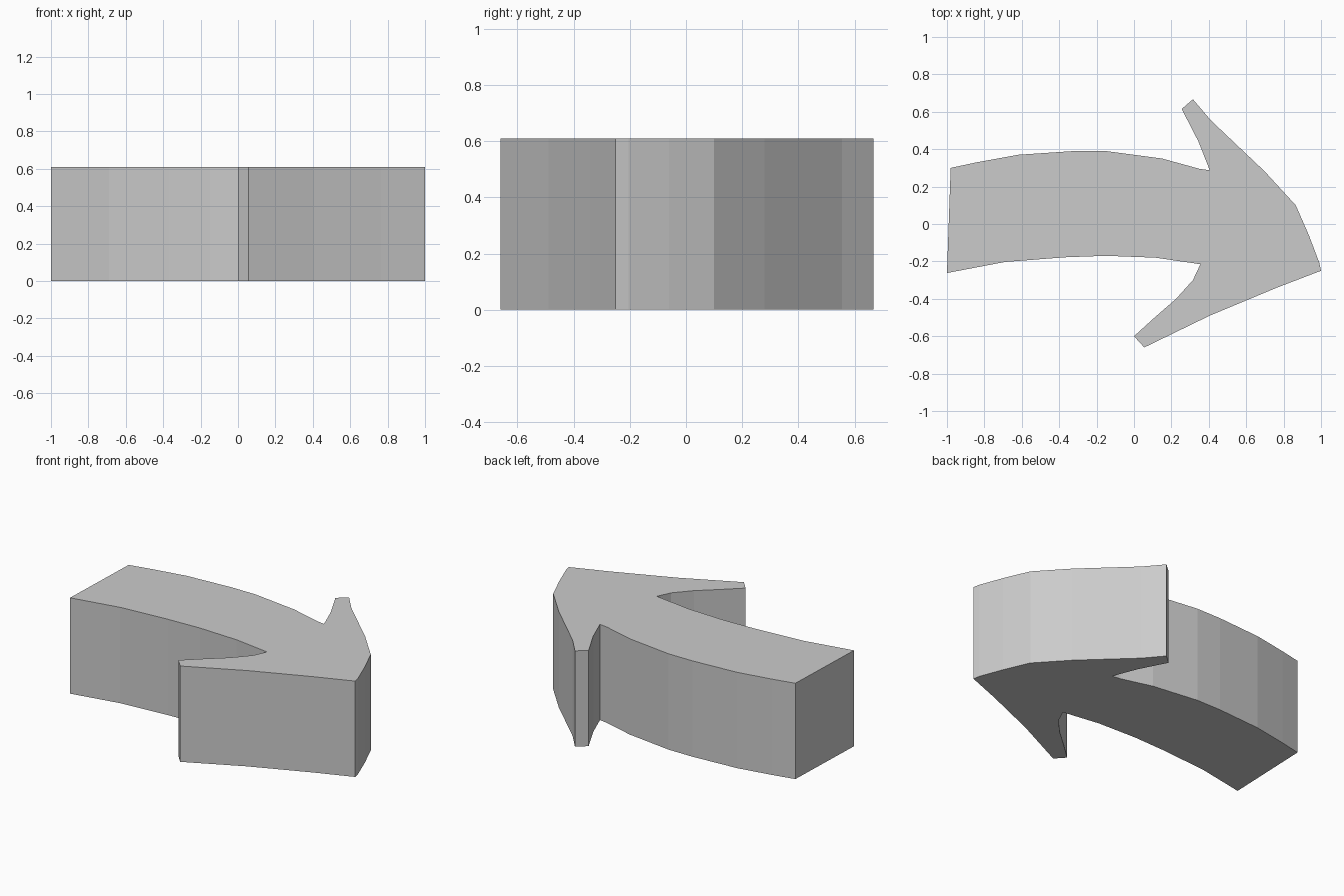
import bpy, bmesh

if "Cube" in bpy.data.objects:
    bpy.data.objects.remove(bpy.data.objects["Cube"])

HEIGHT = 0.61

# Upper edge of the curved shaft, tail to head
shaft_back = [(-0.98, 0.30), (-0.84, 0.33), (-0.62, 0.37), (-0.32, 0.39),
              (-0.15, 0.39), (0.15, 0.35), (0.35, 0.295), (0.405, 0.287)]
# Arrow head: back barb, tip, front barb
head = [(0.345, 0.44), (0.255, 0.615), (0.315, 0.667), (0.41, 0.555),
        (0.70, 0.28), (0.865, 0.10), (0.935, -0.06), (0.99, -0.205),
        (1.0, -0.25), (0.765, -0.34), (0.405, -0.49), (0.055, -0.66),
        (0.0, -0.60), (0.11, -0.50), (0.225, -0.40), (0.315, -0.30)]
# Lower edge of the shaft, head to tail
shaft_front = [(0.355, -0.215), (0.115, -0.18), (-0.15, -0.17),
               (-0.37, -0.178), (-0.69, -0.203), (-1.0, -0.262)]


def extrude_profile(name, points, height):
    bm = bmesh.new()
    base = bm.faces.new([bm.verts.new((x, y, 0)) for x, y in points])
    top = bmesh.ops.extrude_face_region(bm, geom=[base], use_keep_orig=True)
    verts = [g for g in top["geom"] if isinstance(g, bmesh.types.BMVert)]
    bmesh.ops.translate(bm, verts=verts, vec=(0, 0, height))
    bmesh.ops.recalc_face_normals(bm, faces=bm.faces)
    # Triangulate the concave caps cleanly
    caps = [f for f in bm.faces if len(f.verts) > 4]
    bmesh.ops.triangulate(bm, faces=caps)
    mesh = bpy.data.meshes.new(name)
    bm.to_mesh(mesh)
    bm.free()
    obj = bpy.data.objects.new(name, mesh)
    bpy.context.collection.objects.link(obj)
    return obj


# Solid curved arrow
extrude_profile("curved_arrow", shaft_back + head + shaft_front, HEIGHT)
